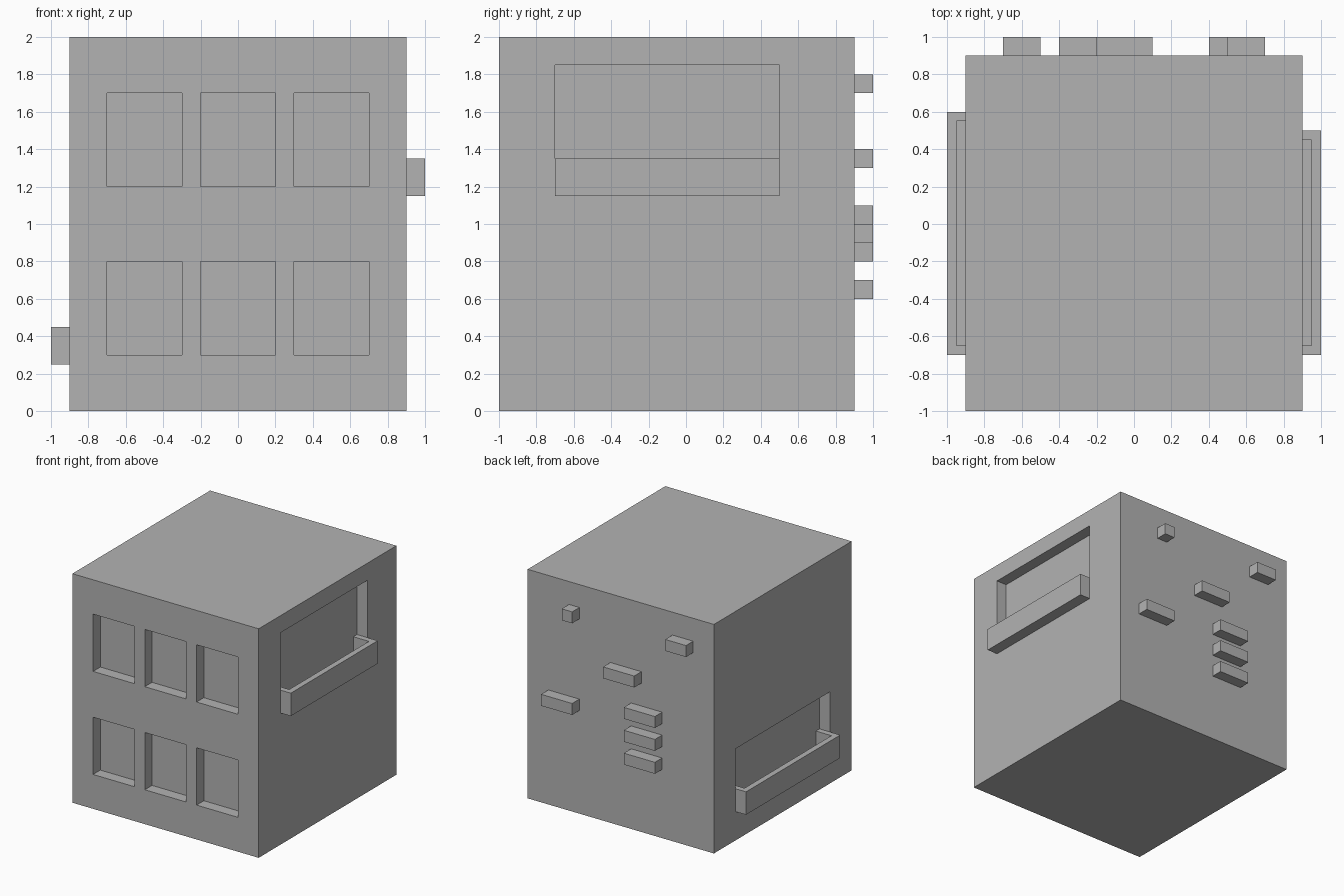
import bpy
import bmesh

if "Cube" in bpy.data.objects:
    bpy.data.objects.remove(bpy.data.objects["Cube"], do_unlink=True)

# One plain grey for the whole building
grey = bpy.data.materials.new("plain_grey")
grey.use_nodes = True
colour = (0.45, 0.45, 0.45, 1)
grey.diffuse_color = colour
grey.node_tree.nodes["Principled BSDF"].inputs["Base Color"].default_value = colour


def finish(name, bm):
    bmesh.ops.recalc_face_normals(bm, faces=bm.faces)
    mesh = bpy.data.meshes.new(name)
    bm.to_mesh(mesh)
    bm.free()
    mesh.materials.append(grey)
    obj = bpy.data.objects.new(name, mesh)
    bpy.context.collection.objects.link(obj)
    return obj


def prism(name, profile, x0, x1):
    """Extrude a (y, z) outline along x."""
    bm = bmesh.new()
    face = bm.faces.new([bm.verts.new((x0, y, z)) for y, z in profile])
    grown = bmesh.ops.extrude_face_region(bm, geom=[face])["geom"]
    moved = [v for v in grown if isinstance(v, bmesh.types.BMVert)]
    bmesh.ops.translate(bm, verts=moved, vec=(x1 - x0, 0, 0))
    return finish(name, bm)


def box(name, xs, ys, zs):
    (y0, y1), (z0, z1) = ys, zs
    return prism(name, [(y0, z0), (y1, z0), (y1, z1), (y0, z1)], *xs)


def carve(target, cutter):
    """Subtract the cutter, then discard it."""
    cutter.hide_render = True
    mod = target.modifiers.new("carve", "BOOLEAN")
    mod.operation = "DIFFERENCE"
    mod.solver = "EXACT"
    mod.object = cutter
    bpy.context.view_layer.objects.active = target
    bpy.ops.object.modifier_apply(modifier=mod.name)
    bpy.data.objects.remove(cutter, do_unlink=True)


body = box("building_body", (-0.9, 0.9), (-1, 0.9), (0, 2))

# Two rows of recessed front windows
for x in (-0.5, 0, 0.5):
    for z in (0.3, 1.2):
        carve(body, box("window_cutter", (x - 0.2, x + 0.2), (-1.1, -0.9), (z, z + 0.5)))

# Side balconies: name, side, front end, back end, rail height, opening top
WALL = 0.05
balconies = [("left_balcony", 1, -0.7, 0.5, 1.35, 1.85),
             ("right_balcony", -1, -0.7, 0.6, 0.45, 0.8)]
for name, side, y0, y1, rail, top in balconies:
    a, b, floor = y0 + WALL, y1 - WALL, rail - 0.15
    # Opening with a sunken floor inside the wall
    opening = [(y0, rail), (a, rail), (a, floor), (b, floor),
               (b, rail), (y1, rail), (y1, top), (y0, top)]
    carve(body, prism("opening_cutter", opening, side * 0.8, side * 1.1))
    # Projecting tray
    tray = box(name, (side * 0.9, side), (y0, y1), (rail - 0.2, rail))
    carve(tray, box("tray_cutter", (side * 0.8, side * 0.95), (a, b), (floor, rail + 0.1)))

# Blocks projecting from the back wall: x start, x end, bottom
blocks = [(0.4, 0.5, 1.7), (-0.7, -0.5, 1.7), (-0.2, 0.1, 1.3), (0.4, 0.7, 0.9),
          (-0.4, -0.1, 1.0), (-0.4, -0.1, 0.8), (-0.4, -0.1, 0.6)]
for i, (x0, x1, z) in enumerate(blocks):
    box(f"back_block_{i + 1}", (x0, x1), (0.9, 1), (z, z + 0.1))
